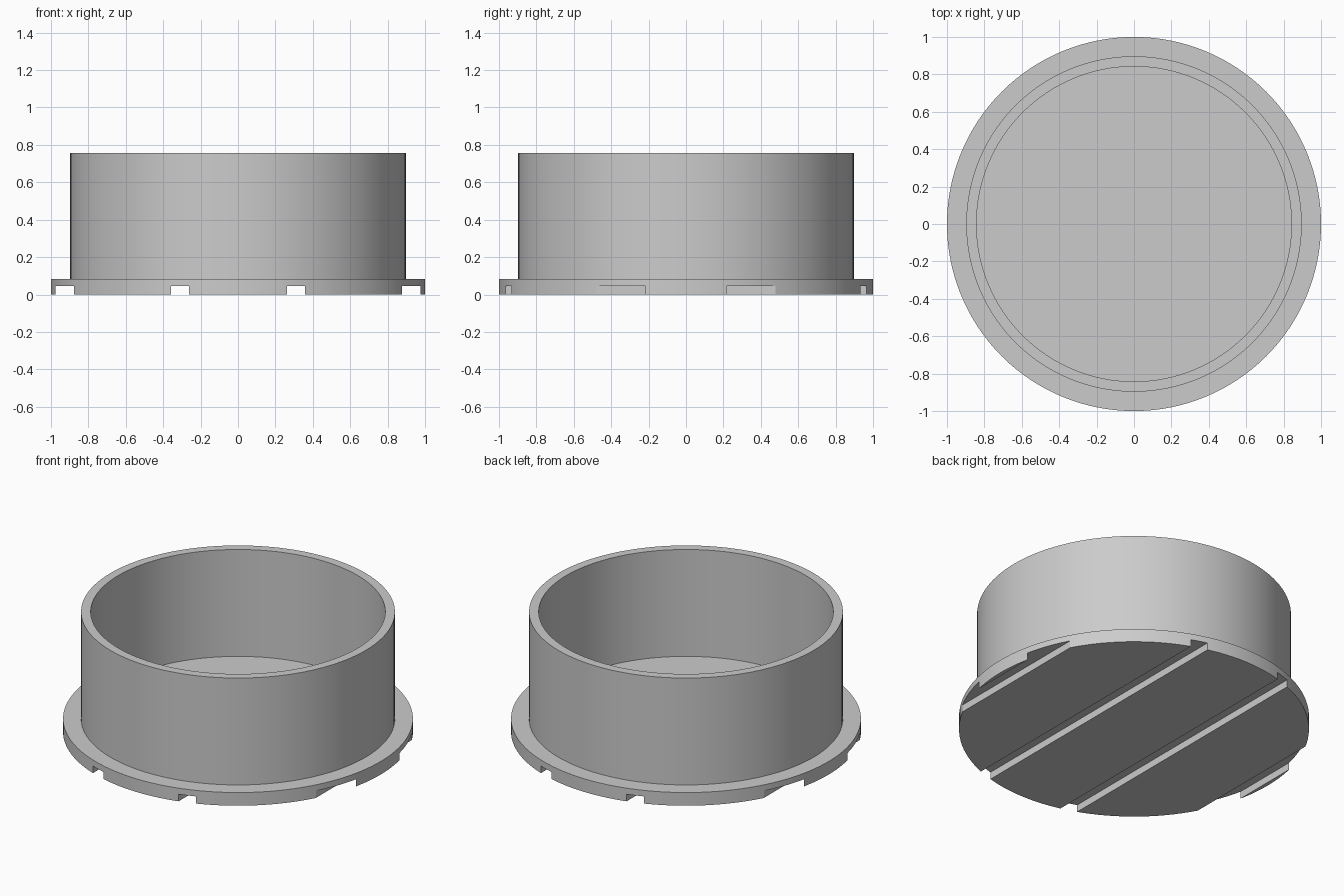
import bpy, bmesh, math
from mathutils import Matrix

if "Cube" in bpy.data.objects:
    bpy.data.objects.remove(bpy.data.objects["Cube"])

SEGMENTS = 128
FLANGE_TOP, RIM_TOP, GROOVE_DEPTH = 0.083, 0.757, 0.045

grey = bpy.data.materials.new("plain grey")
grey.use_nodes = True
colour = (0.6, 0.6, 0.6, 1)
grey.diffuse_color = colour
grey.node_tree.nodes["Principled BSDF"].inputs["Base Color"].default_value = colour


def add_object(name, bm):
    bmesh.ops.recalc_face_normals(bm, faces=bm.faces)
    mesh = bpy.data.meshes.new(name)
    bm.to_mesh(mesh)
    bm.free()
    mesh.materials.append(grey)
    obj = bpy.data.objects.new(name, mesh)
    bpy.context.collection.objects.link(obj)
    return obj


# Flanged cup: concentric rings joined from the underside to the inner floor
profile = [(1, 0), (1, FLANGE_TOP), (0.897, FLANGE_TOP), (0.897, RIM_TOP),
           (0.842, RIM_TOP), (0.842, FLANGE_TOP)]
bm = bmesh.new()
rings = []
for radius, z in profile:
    angles = [math.tau * i / SEGMENTS for i in range(SEGMENTS)]
    rings.append([bm.verts.new((radius * math.cos(a), radius * math.sin(a), z))
                  for a in angles])
for low, high in zip(rings, rings[1:]):
    for i in range(SEGMENTS):
        j = (i + 1) % SEGMENTS
        bm.faces.new((low[i], low[j], high[j], high[i]))
bm.faces.new(rings[0])
bm.faces.new(rings[-1])
cup = add_object("flanged_cup", bm)

# Parallel grooves running front to back across the underside
bm = bmesh.new()
for x in (-0.927, -0.31, 0.31, 0.927):
    placement = (Matrix.Translation((x, 0, GROOVE_DEPTH - 0.1))
                 @ Matrix.Diagonal((0.098, 2.4, 0.2, 1)))
    bmesh.ops.create_cube(bm, size=1, matrix=placement)
cutter = add_object("groove_cutter", bm)
cutter.hide_render = True

bpy.ops.object.select_all(action="DESELECT")
bpy.context.view_layer.objects.active = cup
cup.select_set(True)
cut = cup.modifiers.new("grooves", "BOOLEAN")
cut.operation = "DIFFERENCE"
cut.solver = "EXACT"
cut.object = cutter
bpy.ops.object.modifier_apply(modifier=cut.name)
bpy.data.objects.remove(cutter)

# Smooth round walls with crisp edges
bpy.ops.object.shade_smooth_by_angle(angle=math.radians(20))
